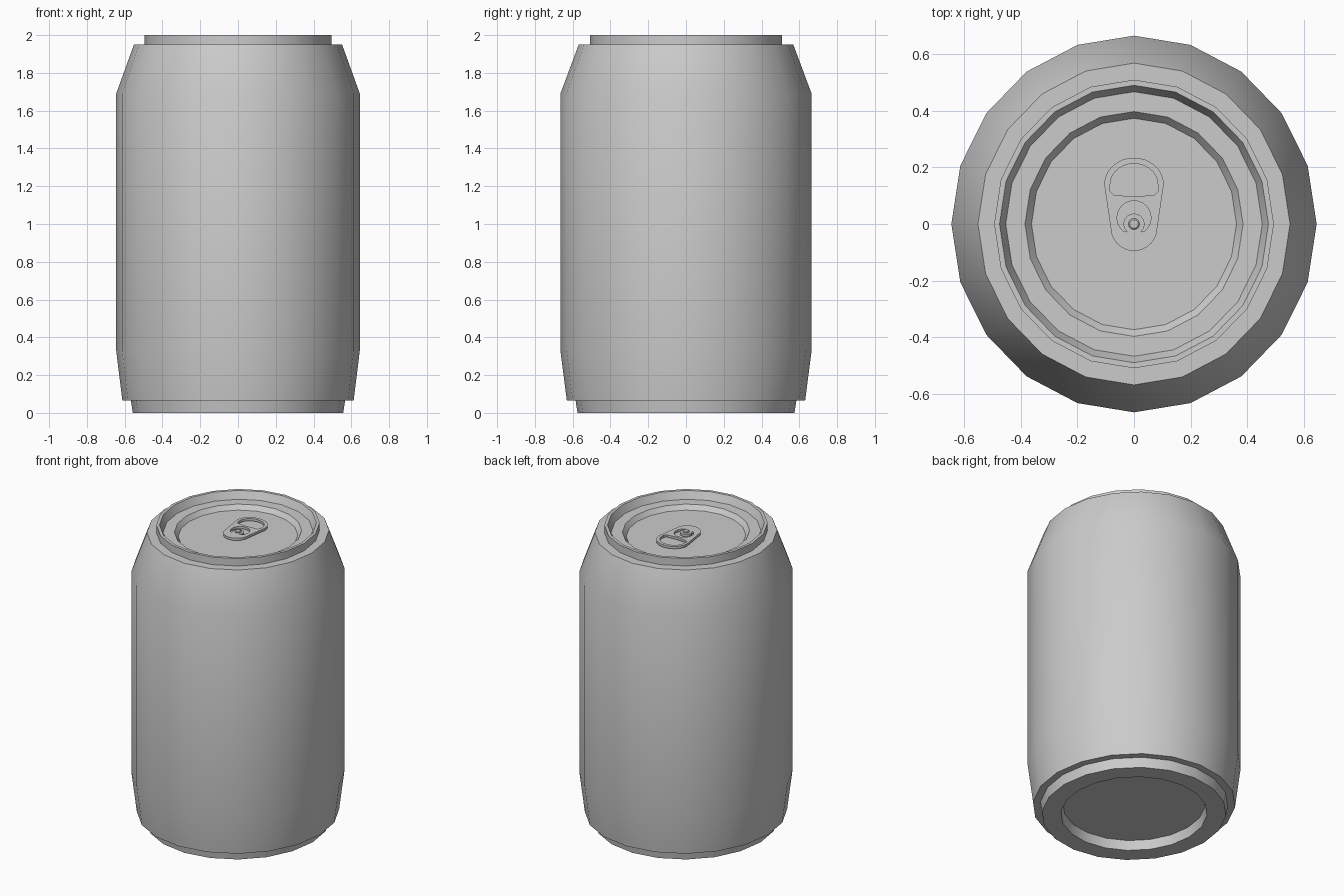
import bpy, bmesh
from math import sin, cos, pi, radians

if "Cube" in bpy.data.objects:
    bpy.data.objects.remove(bpy.data.objects["Cube"])

SIDES = 20
Y_STRETCH = 1.031   # the can is slightly deeper than wide


def smooth(ob):
    bpy.ops.object.select_all(action='DESELECT')
    ob.select_set(True)
    bpy.context.view_layer.objects.active = ob
    bpy.ops.object.shade_smooth_by_angle(angle=radians(30))


def lathe(name, profile, sides=SIDES, stretch=Y_STRETCH, cap_start=False, cap_end=False):
    bm = bmesh.new()
    rings = [[bm.verts.new((r * cos(2 * pi * j / sides),
                            r * sin(2 * pi * j / sides) * stretch, z))
              for j in range(sides)] for r, z in profile]
    for a, b in zip(rings, rings[1:]):
        for j in range(sides):
            k = (j + 1) % sides
            bm.faces.new((a[j], a[k], b[k], b[j]))
    if cap_start:
        bm.faces.new(rings[0][::-1])
    if cap_end:
        bm.faces.new(rings[-1])
    me = bpy.data.meshes.new(name)
    bm.to_mesh(me)
    bm.free()
    ob = bpy.data.objects.new(name, me)
    bpy.context.collection.objects.link(ob)
    smooth(ob)
    return ob


def plate(name, outlines, z, half):
    """Flat plate from closed outlines; inner outlines become holes."""
    cu = bpy.data.curves.new(name, 'CURVE')
    cu.dimensions = '2D'
    cu.fill_mode = 'BOTH'
    cu.extrude = half
    for pts in outlines:
        sp = cu.splines.new('POLY')
        sp.points.add(len(pts) - 1)
        for p, (x, y) in zip(sp.points, pts):
            p.co = (x, y, 0, 1)
        sp.use_cyclic_u = True
    ob = bpy.data.objects.new(name, cu)
    ob.location.z = z
    bpy.context.collection.objects.link(ob)
    bpy.ops.object.select_all(action='DESELECT')
    ob.select_set(True)
    bpy.context.view_layer.objects.active = ob
    bpy.ops.object.convert(target='MESH')
    smooth(bpy.context.view_layer.objects.active)


def arc(cx, cy, rx, ry, a0, a1, n):
    return [(cx + rx * cos(radians(a0 + (a1 - a0) * i / n)),
             cy + ry * sin(radians(a0 + (a1 - a0) * i / n))) for i in range(n + 1)]


# base: recessed underside and foot ring
lathe("base", [(0.43, 0.062), (0.442, 0), (0.557, 0), (0.567, 0.065), (0.612, 0.065)],
      cap_start=True)

# side wall with tapered bottom and shoulder
lathe("can_body", [(0.612, 0.065), (0.645, 0.33), (0.645, 1.69), (0.551, 1.95)])

# lid: shoulder ledge, raised rim, inner ledge and sunken panel
lathe("lid", [(0.551, 1.95), (0.494, 1.95), (0.494, 2.0), (0.475, 2.0), (0.453, 1.95),
              (0.385, 1.95), (0.362, 1.92)], cap_end=True)

# pull tab with finger hole and horseshoe slot
outer = arc(0, 0.14, 0.105, 0.094, 0, 180, 16) + arc(0, -0.015, 0.082, 0.08, 180, 360, 14)
finger = (arc(0, 0.14, 0.084, 0.073, 0, 180, 14)
          + [(-0.084, 0.115), (-0.072, 0.102), (0, 0.097), (0.072, 0.102), (0.084, 0.115)])
slot = arc(0, 0.022, 0.06, 0.06, -50, 230, 18) + arc(0, 0, 0.037, 0.037, 230, -50, 14)
plate("pull_tab", [outer, finger, slot], 1.938, 0.008)

# rivet holding the tab
lathe("rivet", [(0.02, 1.92), (0.02, 1.952), (0.015, 1.956)], 12, 1, cap_end=True)
